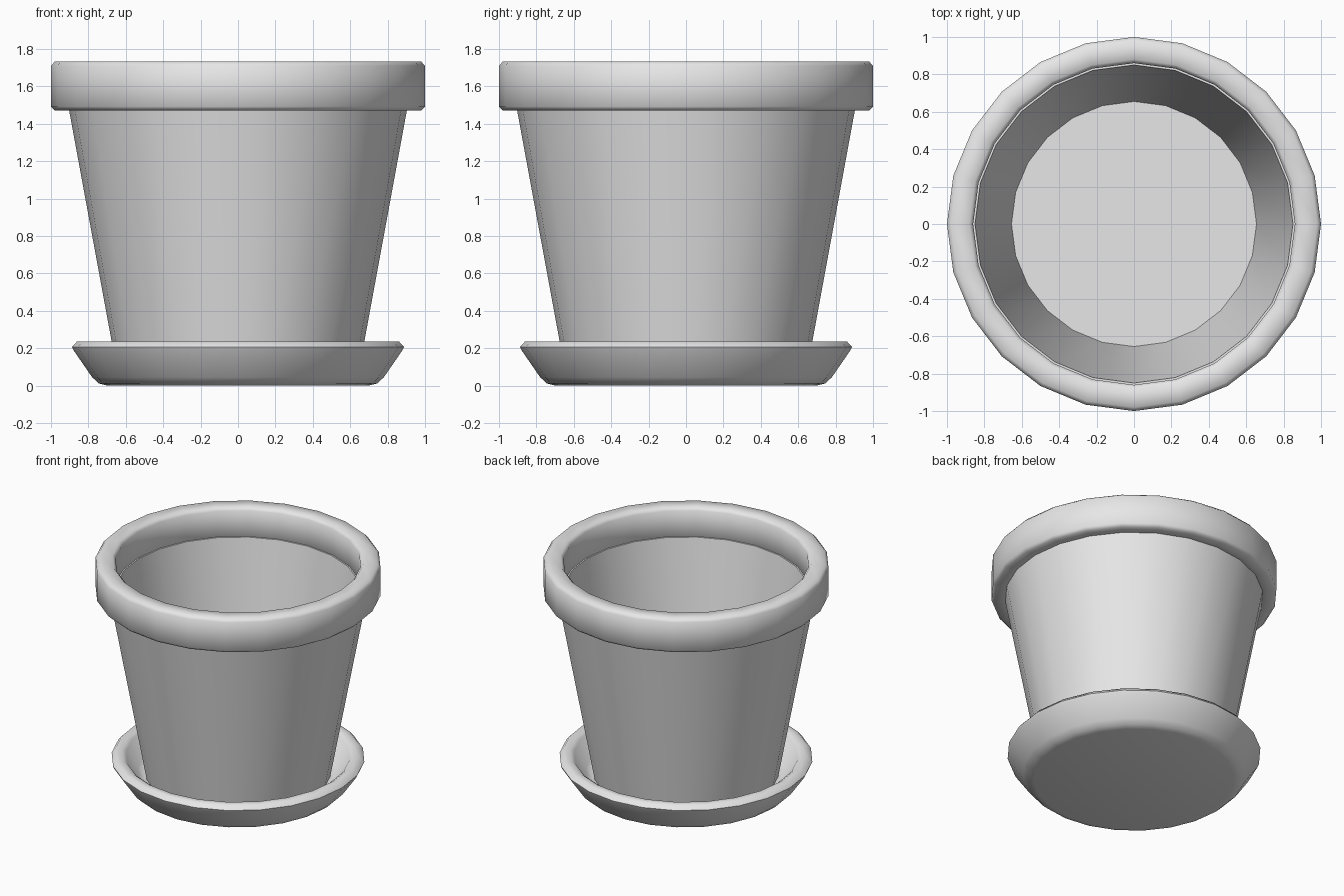
import bpy, bmesh, math

if "Cube" in bpy.data.objects:
    bpy.data.objects.remove(bpy.data.objects["Cube"])

SIDES = 24

clay = bpy.data.materials.new("plain_grey_clay")
clay.diffuse_color = (0.8, 0.8, 0.8, 1.0)
clay.use_nodes = True
clay.node_tree.nodes["Principled BSDF"].inputs["Base Color"].default_value = clay.diffuse_color


def lathe(name, profile, closed=False, angle=50):
    """Spin a list of (radius, z) points around the z axis."""
    bm = bmesh.new()
    rings = []
    for r, z in profile:
        rings.append([bm.verts.new((r * math.cos(2 * math.pi * i / SIDES),
                                    r * math.sin(2 * math.pi * i / SIDES), z))
                      for i in range(SIDES)])
    pairs = list(zip(rings, rings[1:]))
    if closed:
        pairs.append((rings[-1], rings[0]))
    else:
        bm.faces.new(rings[0])      # underside
        bm.faces.new(rings[-1])     # inside floor
    for a, b in pairs:
        for i in range(SIDES):
            j = (i + 1) % SIDES
            bm.faces.new((a[i], a[j], b[j], b[i]))
    bmesh.ops.recalc_face_normals(bm, faces=bm.faces)
    mesh = bpy.data.meshes.new(name)
    bm.to_mesh(mesh)
    bm.free()
    mesh.materials.append(clay)
    obj = bpy.data.objects.new(name, mesh)
    bpy.context.collection.objects.link(obj)
    bpy.ops.object.select_all(action='DESELECT')
    obj.select_set(True)
    bpy.context.view_layer.objects.active = obj
    bpy.ops.object.shade_smooth_by_angle(angle=math.radians(angle))
    return obj


# Shallow dish with sloped sides and rounded lip
lathe("saucer", [(0.70, 0.0), (0.745, 0.012), (0.78, 0.045), (0.88, 0.19),
                 (0.887, 0.207), (0.86, 0.237), (0.81, 0.237), (0.785, 0.22),
                 (0.70, 0.10), (0.66, 0.085)])

# Tapered hollow body
lathe("pot_body", [(0.648, 0.086), (0.91, 1.51), (0.85, 1.51), (0.655, 0.14)])

# Thick collar with chamfered edges
lathe("pot_rim", [(0.88, 1.472), (0.98, 1.472), (1.0, 1.492), (1.0, 1.71),
                  (0.98, 1.732), (0.88, 1.732), (0.86, 1.71), (0.86, 1.492)],
      closed=True)
